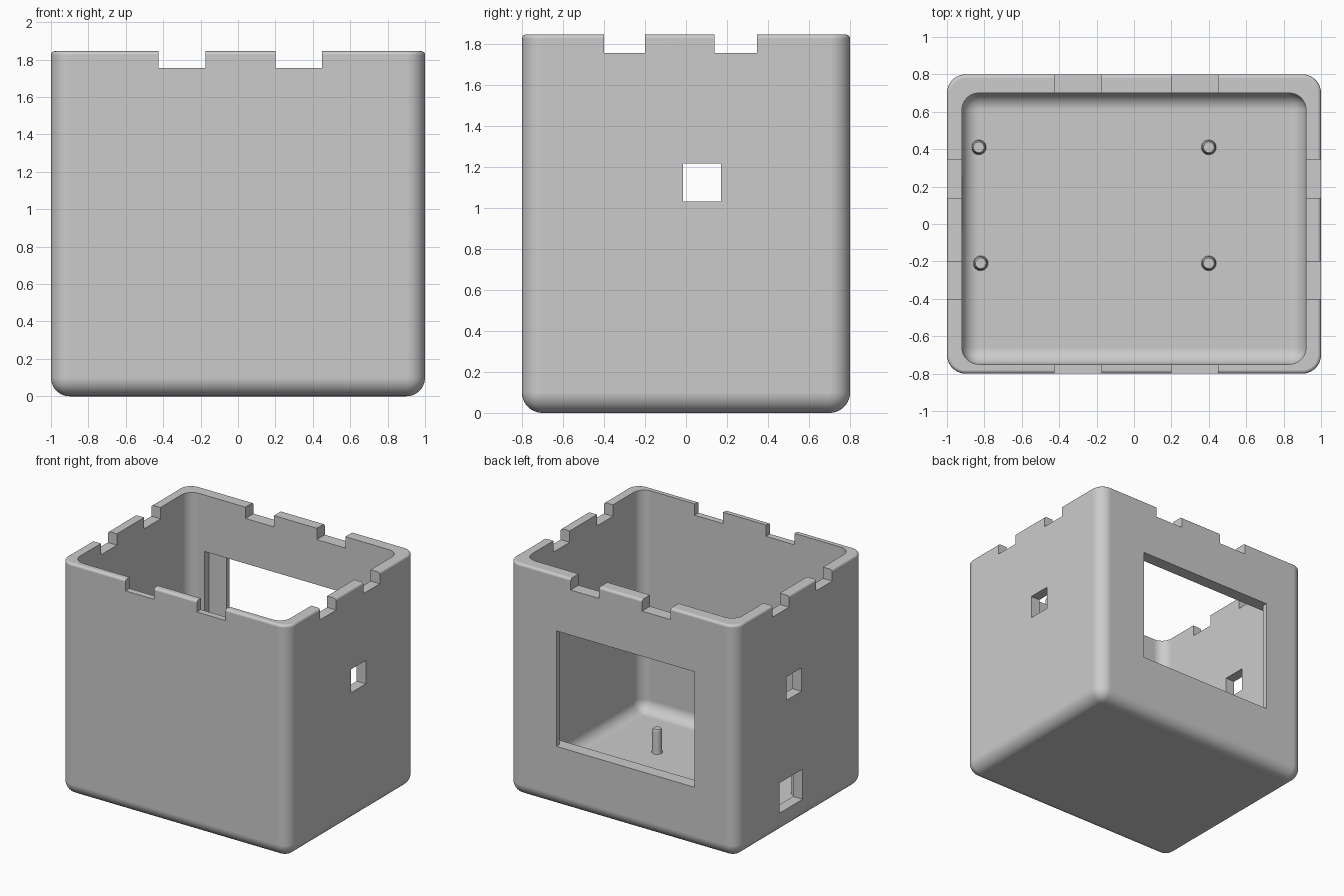
import bpy, bmesh
from mathutils import Vector

if "Cube" in bpy.data.objects:
    bpy.data.objects.remove(bpy.data.objects["Cube"], do_unlink=True)

TOP = 1.845

grey = bpy.data.materials.new("plain_grey")
grey.use_nodes = True
colour = (0.6, 0.6, 0.6, 1)
grey.diffuse_color = colour
grey.node_tree.nodes["Principled BSDF"].inputs["Base Color"].default_value = colour


def add_object(name, bm):
    mesh = bpy.data.meshes.new(name)
    bmesh.ops.recalc_face_normals(bm, faces=bm.faces)
    bm.to_mesh(mesh)
    bm.free()
    mesh.materials.append(grey)
    obj = bpy.data.objects.new(name, mesh)
    bpy.context.collection.objects.link(obj)
    return obj


def round_edges(bm, edges, radius, segments):
    bmesh.ops.bevel(bm, geom=edges, offset=radius, offset_type='OFFSET',
                    segments=segments, profile=0.5, affect='EDGES', clamp_overlap=True)


def box(name, x, y, z, radius=0, rim=0):
    """Box between ranges; rounds all but the top edges, and the rim separately."""
    bm = bmesh.new()
    bmesh.ops.create_cube(bm, size=1)
    for v in bm.verts:
        v.co = Vector([r[1] if c > 0 else r[0] for r, c in zip((x, y, z), v.co)])

    def top_edges():
        return [e for e in bm.edges if all(v.co.z > z[1] - 1e-5 for v in e.verts)]

    if radius:
        top = top_edges()
        round_edges(bm, [e for e in bm.edges if e not in top], radius, 10)
    if rim:
        round_edges(bm, top_edges(), rim, 4)
    return add_object(name, bm)


def activate(obj):
    bpy.ops.object.select_all(action='DESELECT')
    obj.select_set(True)
    bpy.context.view_layer.objects.active = obj


def cut(target, cutter):
    cutter.hide_render = True
    mod = target.modifiers.new("cut", 'BOOLEAN')
    mod.operation = 'DIFFERENCE'
    mod.solver = 'EXACT'
    mod.object = cutter
    activate(target)
    bpy.ops.object.modifier_apply(modifier=mod.name)
    bpy.data.objects.remove(cutter, do_unlink=True)


def smooth(obj):
    activate(obj)
    bpy.ops.object.shade_smooth_by_angle(angle=0.5)
    mod = obj.modifiers.new("even_shading", 'WEIGHTED_NORMAL')
    mod.keep_sharp = True


# Open case with a thicker back wall
case = box("case_shell", (-1, 1), (-0.8, 0.8), (0, TOP), 0.1, 0.02)
cut(case, box("cavity", (-0.92, 0.92), (-0.75, 0.7), (0.1, 2.2), 0.09))

# Rim notches, running through opposite walls
for x in ((-0.425, -0.175), (0.2, 0.45)):
    cut(case, box("notch", x, (-1, 1), (1.755, 2)))
for y in ((-0.4, -0.2), (0.14, 0.345)):
    cut(case, box("notch", (-1.2, 1.2), y, (1.755, 2)))

# Back window with a wider recess on its inner side
cut(case, box("window", (-0.635, 0.575), (0.6, 1), (0.484, 1.398)))
cut(case, box("window_recess", (-0.785, 0.725), (0.6, 0.76), (0.484, 1.398)))

# Side port through both walls, and a lower port on the right wall
cut(case, box("side_port", (-1.2, 1.2), (-0.015, 0.17), (1.03, 1.215)))
cut(case, box("lower_port", (-1.2, -0.912), (-0.03, 0.26), (0.17, 0.408)))
smooth(case)

# Mounting pegs on the floor: (radius, height) outline spun round the axis
outline = [(0, 0.09), (0.04, 0.09), (0.04, 0.1), (0.036, 0.115),
           (0.036, 0.275), (0.028, 0.29), (0, 0.29)]
for i, (px, py) in enumerate([(-0.83, 0.41), (0.4, 0.41), (-0.82, -0.21), (0.4, -0.21)]):
    bm = bmesh.new()
    verts = [bm.verts.new((r, 0, z)) for r, z in outline]
    edges = [bm.edges.new(pair) for pair in zip(verts, verts[1:])]
    bmesh.ops.spin(bm, geom=verts + edges, cent=(0, 0, 0), axis=(0, 0, 1),
                   angle=6.283185, steps=24)
    bmesh.ops.remove_doubles(bm, verts=bm.verts, dist=1e-4)
    peg = add_object(f"mounting_peg_{i + 1}", bm)
    peg.location = (px, py, 0)
    smooth(peg)
